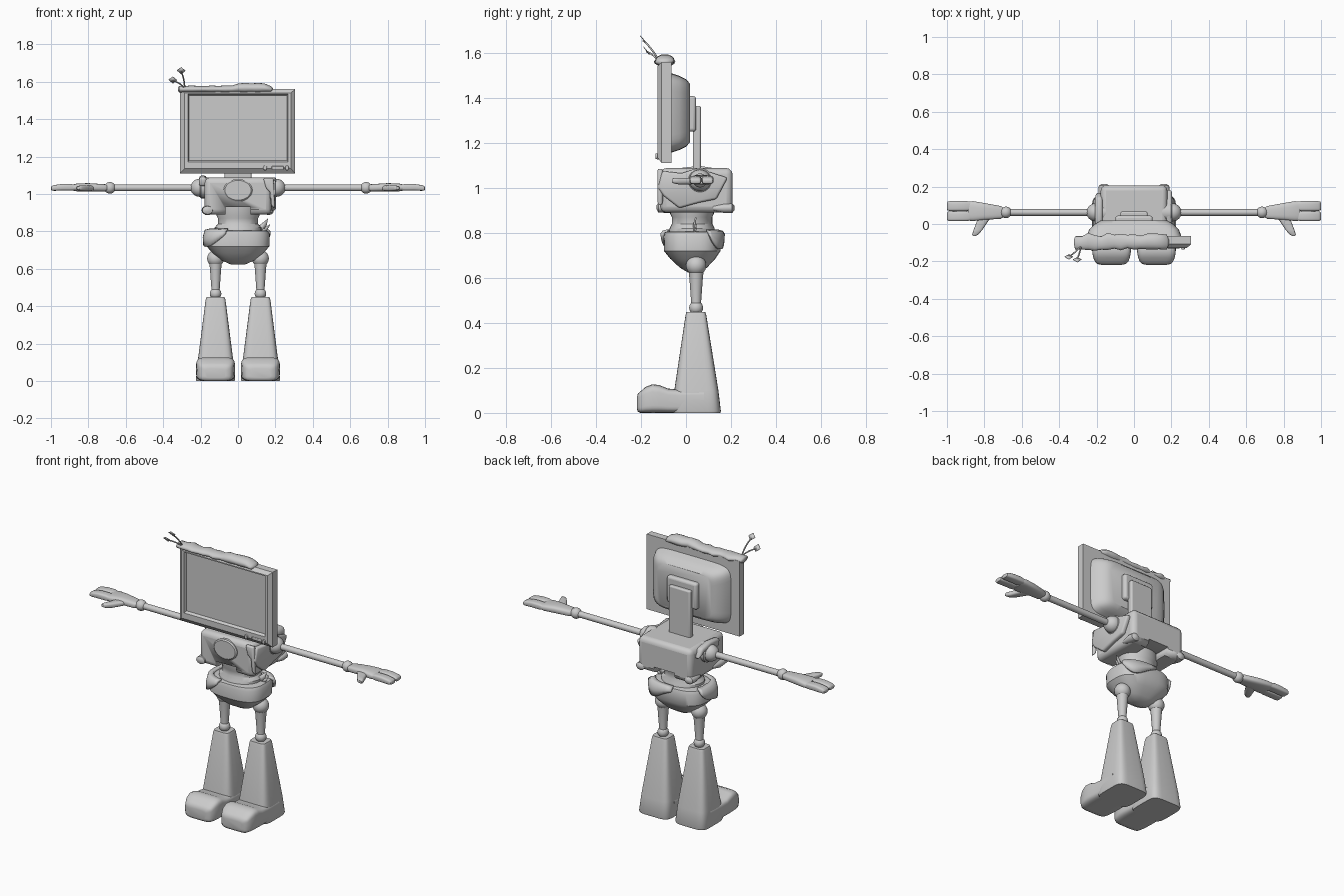
import bpy, bmesh, math, random
from mathutils import Vector, Matrix

if "Cube" in bpy.data.objects:
    bpy.data.objects.remove(bpy.data.objects["Cube"])

random.seed(4)


def finish(name, bm, mirror=False, angle=40, bevel=0, smooth=True):
    bmesh.ops.recalc_face_normals(bm, faces=bm.faces)
    me = bpy.data.meshes.new(name)
    bm.to_mesh(me)
    bm.free()
    ob = bpy.data.objects.new(name, me)
    bpy.context.collection.objects.link(ob)
    if smooth:
        me.shade_smooth()
        me.set_sharp_from_angle(angle=math.radians(angle))
    if mirror:
        ob.modifiers.new("mirror", 'MIRROR').use_mirror_merge = False
    if bevel:
        b = ob.modifiers.new("bevel", 'BEVEL')
        b.width, b.segments = bevel, 3
    return ob


def ring(hu, hv, n, power):
    # superellipse outline; n = 4 gives a plain rectangle
    if n == 4:
        return [(hu, hv), (-hu, hv), (-hu, -hv), (hu, -hv)]
    out = []
    for i in range(n):
        a = 2 * math.pi * i / n
        c, s = math.cos(a), math.sin(a)
        out.append((hu * math.copysign(abs(c) ** (2 / power), c),
                    hv * math.copysign(abs(s) ** (2 / power), s)))
    return out


def loft(name, axis, sections, power=2, n=24, **kw):
    # each section: position on axis, two centre values, two half sizes
    bm = bmesh.new()
    loops = []
    for t, cu, cv, hu, hv in sections:
        loop = []
        for u, v in ring(hu, hv, n, power):
            u, v = u + cu, v + cv
            co = {'X': (t, u, v), 'Y': (u, t, v), 'Z': (u, v, t)}[axis]
            loop.append(bm.verts.new(co))
        loops.append(loop)
    for a, b in zip(loops, loops[1:]):
        for i in range(n):
            j = (i + 1) % n
            bm.faces.new((a[i], a[j], b[j], b[i]))
    bm.faces.new(loops[0])
    bm.faces.new(loops[-1])
    return finish(name, bm, **kw)


def box(name, lo, hi, bevel=0.0, **kw):
    c = [(a + b) / 2 for a, b in zip(lo, hi)]
    h = [(b - a) / 2 for a, b in zip(lo, hi)]
    return loft(name, 'Z', [(lo[2], c[0], c[1], h[0], h[1]), (hi[2], c[0], c[1], h[0], h[1])],
                n=4, bevel=bevel, **kw)


def ball(name, loc, r, mirror=False):
    bm = bmesh.new()
    bmesh.ops.create_uvsphere(bm, u_segments=24, v_segments=14, radius=r, matrix=Matrix.Translation(loc))
    return finish(name, bm, mirror)


def sheet(name, pts, thick, bevel=0.0):
    # thick cut-out plate from an outline
    bm = bmesh.new()
    bm.faces.new([bm.verts.new(p) for p in pts])
    ob = finish(name, bm)
    s = ob.modifiers.new("solid", 'SOLIDIFY')
    s.thickness, s.offset = thick, 0
    if bevel:
        b = ob.modifiers.new("bevel", 'BEVEL')
        b.width, b.segments = bevel, 2
    return ob


# Monitor head
loft("monitor_frame", 'Y', [(-.065, -.002, 1.335, .308, .225), (-.108, -.002, 1.335, .308, .225),
     (-.127, -.002, 1.338, .285, .203), (-.127, 0, 1.352, .268, .182),
     (-.112, 0, 1.353, .262, .174)], n=4, angle=20)
loft("monitor_back", 'Y', [(-.07, 0, 1.333, .255, .178), (-.03, 0, 1.333, .24, .165),
     (0, 0, 1.333, .21, .15), (.018, 0, 1.333, .18, .13)], power=7, n=48)
box("mount_plate", (-.1, .0, 1.25), (.1, .045, 1.408), .014)
box("neck_stand", (-.072, .03, 1.05), (.072, .066, 1.365), .008)
for x in (.145, .262):
    loft("monitor_knob", 'Y', [(-.12, x, 1.14, .011, .014), (-.135, x, 1.14, .009, .012)], n=16)
box("monitor_button", (.18, -.13, 1.131), (.245, -.115, 1.149), .004)

# Moss roll along the monitor top
roll = [(-.322, -.095, 1.563, .008, .006)]
for i in range(15):
    x = -.315 + i * .035
    lump = .012 if 8 < i < 14 else 0
    roll.append((x, -.098 + random.uniform(-.006, .006), 1.56 + lump * .5,
                 .04 + random.uniform(-.006, .008), .019 + lump * .6 + random.uniform(-.003, .002)))
roll.append((.187, -.097, 1.56, .01, .006))
moss = loft("moss_roll", 'X', roll, n=16, angle=80)

# Sprout with two leaves
for tip, bend in (((-.305, -.19, 1.655), (-.287, -.15, 1.62)), ((-.35, -.175, 1.605), (-.315, -.155, 1.60))):
    cu = bpy.data.curves.new("sprout_stem", 'CURVE')
    cu.dimensions, cu.bevel_depth, cu.bevel_resolution = '3D', .004, 2
    sp = cu.splines.new('NURBS')
    sp.points.add(2)
    for p, co in zip(sp.points, ((-.285, -.12, 1.565), bend, tip)):
        p.co = (*co, 1)
    sp.use_endpoint_u, sp.order_u = True, 3
    bpy.context.collection.objects.link(bpy.data.objects.new("sprout_stem", cu))
    t = Vector(tip)
    sheet("sprout_leaf", [t + Vector(o) for o in ((-.022, 0, .006), (.002, -.014, .022),
          (.024, 0, .004), (.002, .012, -.014))], .003)

# Chest with a notch cut in the lower edge
chest = box("chest", (-.178, -.115, .89), (.178, .207, 1.088), .028)
cutter = box("notch_cutter", (-.068, -.3, .8), (.068, .4, .93))
cutter.hide_render = True
cutter.hide_viewport = True
cut = chest.modifiers.new("notch", 'BOOLEAN')
cut.object, cut.operation, cut.solver = cutter, 'DIFFERENCE', 'EXACT'
loft("chest_disc", 'Y', [(-.1, 0, 1.02, .077, .06), (-.12, 0, 1.02, .077, .06),
     (-.126, 0, 1.02, .07, .053)], n=32)

# Moss patches on the chest
side = [(-.125, 1.0), (-.105, 1.075), (-.02, 1.065), (.05, 1.088), (.185, 1.045),
        (.135, .95), (.06, .935), (-.03, .91), (-.1, .965)]
sheet("chest_side_moss", [(.186, y, z) for y, z in side], .032, .01)
front = [(.135, 1.085), (.19, 1.085), (.197, .92), (.178, .94), (.172, 1.01), (.15, 1.03)]
sheet("chest_front_moss", [(x, -.115, z) for x, z in front], .024, .008)
left = [(-.02, 1.04), (-.03, 1.088), (.06, 1.098), (.14, 1.085), (.17, 1.03), (.11, 1.06)]
sheet("shoulder_moss", [(-.188, y, z) for y, z in left], .04, .012)
loft("chest_corner_moss", 'Y', [(-.13, -.165, .913, .012, .01), (-.123, -.163, .913, .028, .022),
     (-.06, -.163, .913, .032, .026), (.0, -.168, .913, .012, .01)], n=16)
loft("chest_back_moss", 'Y', [(.12, -.172, .91, .01, .01), (.17, -.165, .91, .026, .022),
     (.205, -.16, .91, .028, .022), (.215, -.16, .91, .012, .01)], n=16, mirror=True)

# Waist
loft("waist", 'Z', [(.79, 0, .027, .125, .105), (.82, 0, .027, .125, .1), (.84, 0, .027, .108, .09),
     (.87, 0, .027, .108, .09), (.885, 0, .027, .115, .097), (.95, 0, .027, .115, .097)], n=32, angle=30)

# Pelvis bowl and its moss flaps
loft("pelvis", 'Z', [(.806, 0, .028, .14, .11), (.803, 0, .028, .16, .122), (.785, 0, .028, .17, .128),
     (.72, 0, .028, .168, .126), (.685, 0, .03, .137, .1), (.645, 0, .033, .088, .06),
     (.624, 0, .035, .04, .026)], power=2.9, n=40, angle=35)


def flap(name, a0, a1, drop):
    bm = bmesh.new()
    rows, n = [], 16
    for i in range(n + 1):
        a = math.radians(a0 + (a1 - a0) * i / n)
        c, s = math.cos(a), math.sin(a)
        low = .015 + drop * math.sin(math.pi * i / n) ** .8
        row = []
        for k, z in enumerate((.808, .803, .803 - low * .5, .803 - low)):
            f = (.85, 1.0, 1.05, 1.04)[k]
            row.append(bm.verts.new((.172 * f * math.copysign(abs(c) ** .69, c),
                                     .028 + .13 * f * math.copysign(abs(s) ** .69, s), z)))
        rows.append(row)
    for r, q in zip(rows, rows[1:]):
        for k in range(3):
            bm.faces.new((r[k], r[k + 1], q[k + 1], q[k]))
    ob = finish(name, bm, angle=70)
    m = ob.modifiers.new("solid", 'SOLIDIFY')
    m.thickness, m.offset = .016, 0


flap("pelvis_front_moss", -205, -103, .07)
flap("pelvis_back_moss", 25, 92, .06)

# Small leaves at the waist
for pts in (((.10, .79), (.112, .83), (.16, .868), (.152, .83), (.125, .79)),
            ((.115, .79), (.14, .82), (.172, .838), (.155, .805), (.135, .79))):
    sheet("waist_leaf", [(x, .035 + (x - .12) * .2, z) for x, z in pts], .006)

# Legs
X, Y = .12, .045
ball("hip_joint", (X, Y, .655), .045, True)
loft("thigh", 'Z', [(.635, X, Y, .034, .034), (.6, X, Y, .03, .03), (.49, X, Y, .022, .022),
     (.465, X, Y, .022, .022)], mirror=True)
ball("knee_joint", (X, Y, .467), .031, True)
loft("shin", 'Z', [(0, X, .047, .102, .105), (.008, X, .047, .105, .108), (.1, X, .046, .096, .098),
     (.435, X, .044, .053, .046), (.448, X, .044, .048, .042)], power=5, n=40, mirror=True)
foot = [(.08, .108, .1), (-.03, .104, .1), (-.08, .108, .103), (-.12, .124, .104), (-.15, .127, .103),
        (-.18, .115, .098), (-.203, .095, .088), (-.214, .08, .075), (-.218, .06, .05)]
loft("foot", 'Y', [(y, X, h / 2, w, h / 2) for y, h, w in foot[:-2]] +
     [(-.214, X, .046, .076, .04), (-.218, X, .042, .055, .025)], power=5, n=40, mirror=True, angle=50)

# Arms
AY, AZ = .062, 1.033
loft("shoulder_socket", 'X', [(.15, AY, AZ, .056, .056), (.197, AY, AZ, .056, .056),
     (.204, AY, AZ, .05, .05)], mirror=True)
ball("shoulder_joint", (.206, AY, AZ), .048, True)
loft("arm_rod", 'X', [(.22, AY, AZ, .018, .018), (.68, AY, AZ, .018, .018)], mirror=True)
ball("wrist_joint", (.685, AY, AZ), .031, True)

# Hands
loft("palm", 'X', [(.695, AY, AZ, .022, .014), (.712, AY, AZ, .034, .019), (.8, .067, 1.036, .045, .022),
     (.86, .069, 1.035, .053, .021), (.885, .069, 1.034, .051, .016)], power=3, mirror=True)
for y in (.096, .042):
    loft("finger", 'X', [(.87, y, 1.034, .022, .014), (.895, y, 1.036, .0265, .018), (.94, y, 1.036, .0265, .018),
         (.985, y, 1.032, .026, .015), (.997, y, 1.03, .023, .011), (1.0, y, 1.03, .017, .006)],
         power=3.5, mirror=True)
loft("thumb", 'Y', [(.04, .795, 1.032, .035, .014), (.015, .81, 1.03, .03, .015), (-.03, .833, 1.03, .024, .015),
     (-.055, .848, 1.032, .017, .012), (-.063, .853, 1.032, .009, .007)], power=3, mirror=True)
